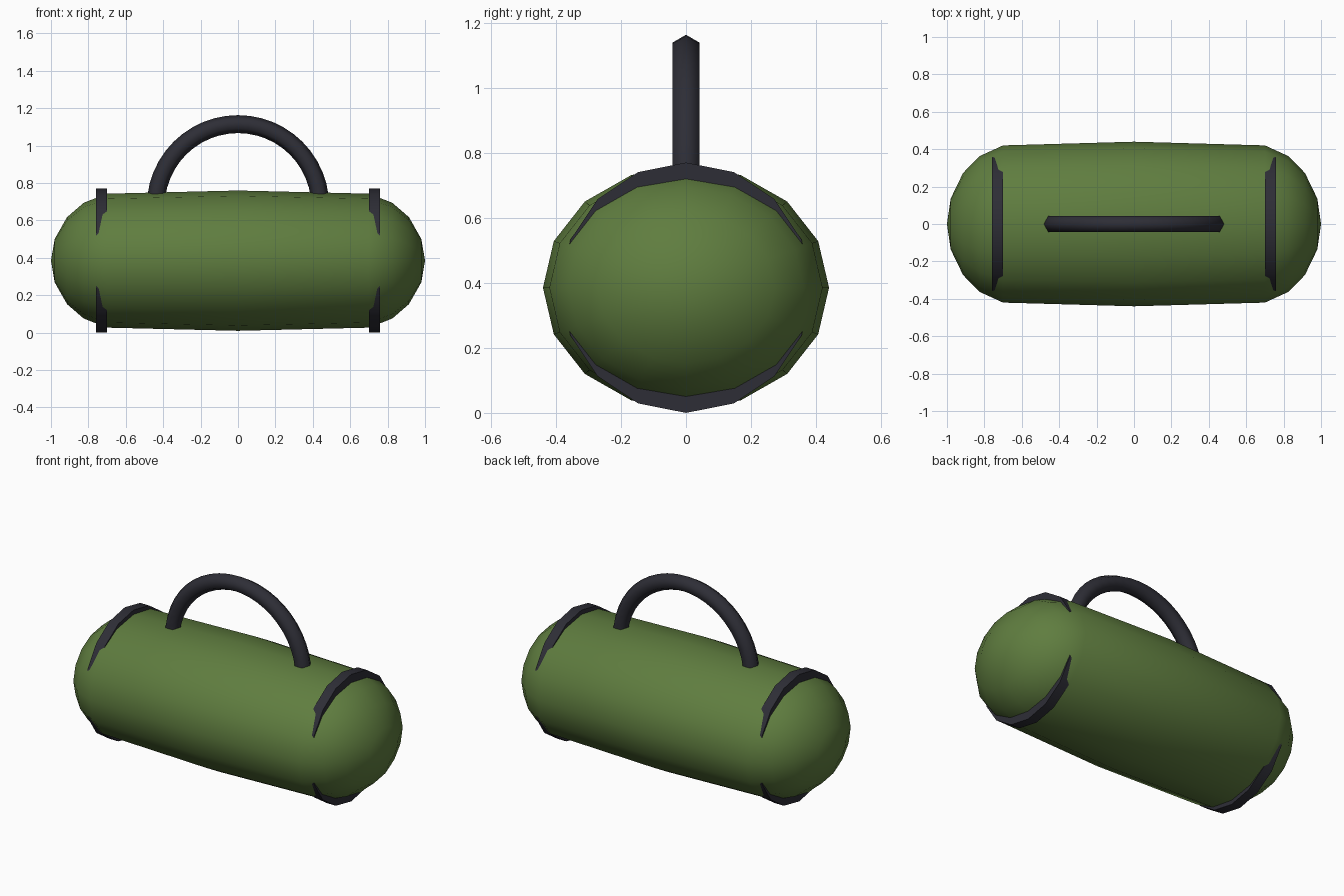
import bpy, bmesh, math
from mathutils import Matrix

if "Cube" in bpy.data.objects:
    bpy.data.objects.remove(bpy.data.objects["Cube"], do_unlink=True)

MID = 0.385  # height of the body's axis


def material(name, colour):
    m = bpy.data.materials.new(name)
    m.use_nodes = True
    m.diffuse_color = colour
    bsdf = m.node_tree.nodes["Principled BSDF"]
    bsdf.inputs["Base Color"].default_value = colour
    bsdf.inputs["Roughness"].default_value = 0.8
    return m


green = material("olive_green", (0.115, 0.205, 0.05, 1))
dark = material("dark_grey", (0.027, 0.027, 0.037, 1))


def finish(name, bm, mat, smooth=True):
    bmesh.ops.recalc_face_normals(bm, faces=bm.faces)
    for f in bm.faces:
        f.smooth = smooth
    me = bpy.data.meshes.new(name)
    bm.to_mesh(me)
    bm.free()
    me.materials.append(mat)
    ob = bpy.data.objects.new(name, me)
    bpy.context.collection.objects.link(ob)
    return ob


def skin(bm, rings):
    """Join successive rings of vertices with quads."""
    for a, b in zip(rings, rings[1:]):
        n = len(a)
        for i in range(n):
            j = (i + 1) % n
            bm.faces.new((a[i], a[j], b[j], b[i]))


# Body: oval capsule along x, as (x, fraction of full radius)
half = [(0.7, 0.955), (0.825, 0.825), (0.914, 0.62), (0.98, 0.31)]
profile = [(-x, r) for x, r in reversed(half)] + [(0, 1)] + half
bm = bmesh.new()
rings = []
for x, r in profile:
    angles = [math.tau * i / 16 for i in range(16)]
    rings.append([bm.verts.new((x, 0.44 * r * math.cos(a), MID + 0.375 * r * math.sin(a)))
                  for a in angles])
skin(bm, rings)
for x, ring in ((-1, rings[0]), (1, rings[-1])):
    tip = bm.verts.new((x, 0, MID))
    for i in range(16):
        bm.faces.new((ring[i], ring[(i + 1) % 16], tip))
finish("bag_body", bm, green)

# End bands: round, so they only emerge above and below the oval body
for name, x in (("left_band", 0.73), ("right_band", -0.73)):
    bm = bmesh.new()
    bmesh.ops.create_cone(bm, cap_ends=True, segments=16, radius1=0.385,
                          radius2=0.385, depth=0.06)
    bm.transform(Matrix.Translation((x, 0, MID)) @ Matrix.Rotation(math.pi / 2, 4, "Y"))
    ob = finish(name, bm, dark)
    bpy.ops.object.select_all(action="DESELECT")
    ob.select_set(True)
    bpy.context.view_layer.objects.active = ob
    bpy.ops.object.shade_smooth_by_angle(angle=math.radians(30))

# Handle: half ring with a six-sided section
bm = bmesh.new()
rings = []
for s in range(25):
    t = math.pi * s / 24
    ring = []
    for i in range(6):
        a = math.tau * i / 6
        d = 0.44 + 0.048 * math.cos(a)
        ring.append(bm.verts.new((d * math.cos(t), 0.048 * math.sin(a), 0.675 + d * math.sin(t))))
    rings.append(ring)
skin(bm, rings)
bm.faces.new(rings[0])
bm.faces.new(rings[-1])
finish("carry_handle", bm, dark)
